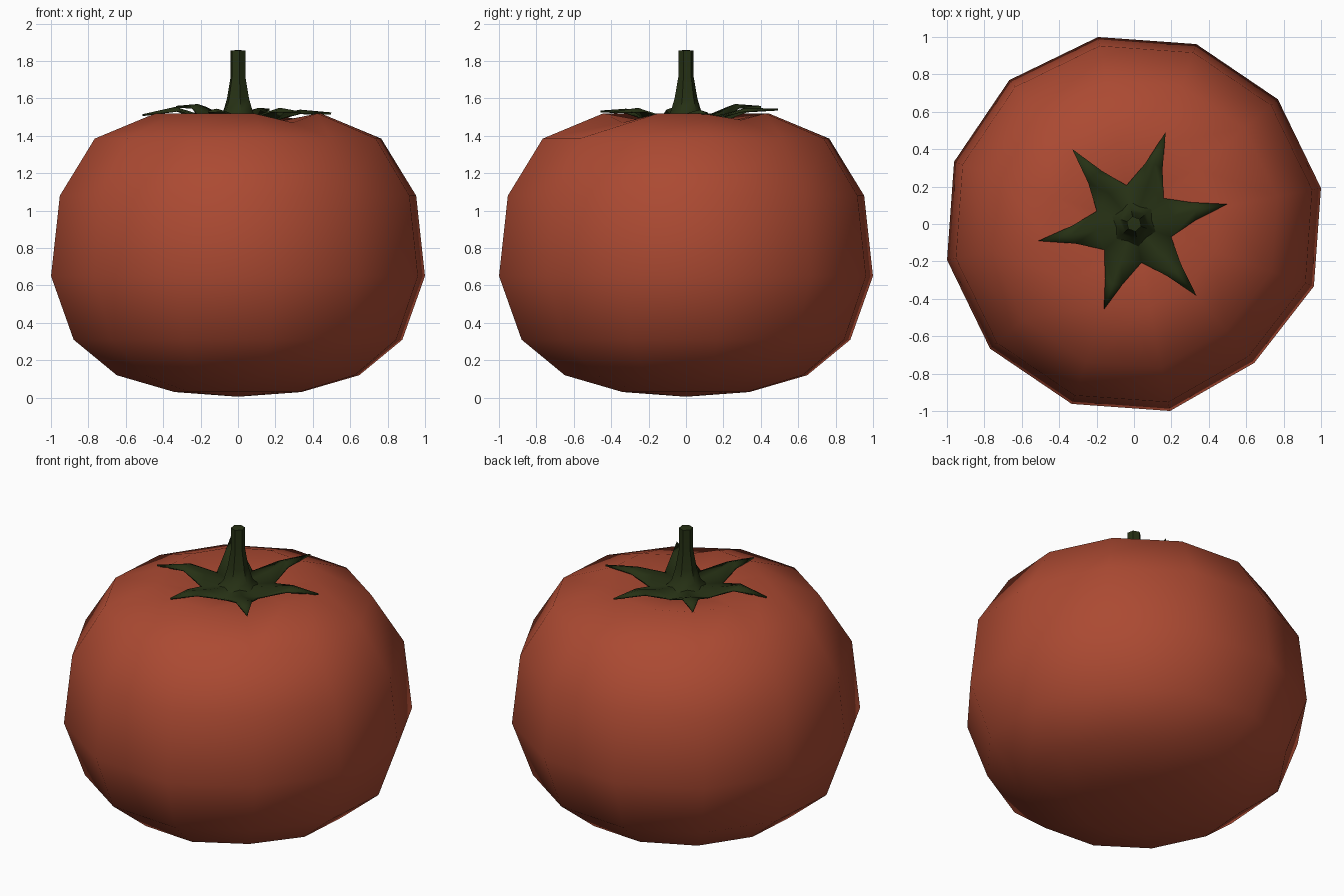
import bpy, bmesh, math

if "Cube" in bpy.data.objects:
    bpy.data.objects.remove(bpy.data.objects["Cube"])


def material(name, rgb):
    m = bpy.data.materials.new(name)
    m.diffuse_color = (*rgb, 1)
    m.use_nodes = True
    m.node_tree.nodes["Principled BSDF"].inputs["Base Color"].default_value = m.diffuse_color
    return m


def finish(bm, name, mat, angle=None):
    bmesh.ops.recalc_face_normals(bm, faces=bm.faces)
    me = bpy.data.meshes.new(name)
    bm.to_mesh(me)
    bm.free()
    ob = bpy.data.objects.new(name, me)
    bpy.context.collection.objects.link(ob)
    me.materials.append(mat)
    bpy.ops.object.select_all(action='DESELECT')
    ob.select_set(True)
    bpy.context.view_layer.objects.active = ob
    if angle:
        bpy.ops.object.shade_smooth_by_angle(angle=math.radians(angle))
    else:
        bpy.ops.object.shade_smooth()
    return ob


def polar(r, deg, z):
    a = math.radians(deg)
    return (r * math.cos(a), r * math.sin(a), z)


def lathe(bm, profile, sides, start, tweak=lambda r, z, k: (r, z)):
    """Rings of vertices joined by quads; r = 0 makes a pole."""
    rings = []
    for r, z in profile:
        if r == 0:
            rings.append([bm.verts.new((0, 0, z))] * sides)
        else:
            rings.append([bm.verts.new(polar(rr, start + 360 * k / sides, zz))
                          for k in range(sides) for rr, zz in [tweak(r, z, k)]])
    for a, b in zip(rings, rings[1:]):
        for k in range(sides):
            n = (k + 1) % sides
            bm.faces.new(list(dict.fromkeys([a[k], a[n], b[n], b[k]])))


red = material("tomato red", (0.41, 0.068, 0.032))
green = material("stem green", (0.019, 0.030, 0.007))


# Fruit: twelve-sided lathe with a sunken top and two slightly uneven columns
def uneven(r, z, k):
    if k == 10:                       # dented column at the front right
        r *= 0.965 if r > 0.5 else 1
        z -= 0.05 if z > 1.5 else 0
    if k == 1:                        # lower shoulder at the back right
        z -= 0.035 if z > 1.5 else 0
    return r, z


bm = bmesh.new()
lathe(bm, [(0, 0.005), (0.345, 0.03), (0.66, 0.12), (0.895, 0.31), (1.018, 0.65),
           (0.97, 1.08), (0.78, 1.385), (0.45, 1.52), (0.18, 1.465), (0, 1.44)],
      12, 10.9, uneven)
finish(bm, "fruit", red)

# Stem: flared hexagonal stalk
bm = bmesh.new()
lathe(bm, [(0.125, 1.485), (0.085, 1.525), (0.062, 1.60), (0.041, 1.72),
           (0.041, 1.855), (0, 1.86)], 6, 41)
finish(bm, "stem", green, 50)

# Calyx: six pointed leaves around the stem (angle, length, middle z, tip z)
leaves = [(12, 0.51, 1.54, 1.525), (71, 0.52, 1.55, 1.545), (129.5, 0.52, 1.57, 1.56),
          (190, 0.52, 1.555, 1.515), (250.6, 0.485, 1.545, 1.535), (311, 0.51, 1.55, 1.53)]
bm = bmesh.new()
centre = bm.verts.new((0, 0, 1.485))
notches = [bm.verts.new(polar(0.21, 41 + 60 * k, 1.49)) for k in range(6)]
for k, (deg, length, mid_z, tip_z) in enumerate(leaves):
    right, left = notches[k - 1], notches[k]
    root = bm.verts.new(polar(0.21, deg, 1.515))
    ridge = bm.verts.new(polar(0.34, deg, mid_z))
    side_r = bm.verts.new(polar(0.33, deg - 8.5, mid_z - 0.015))
    side_l = bm.verts.new(polar(0.33, deg + 8.5, mid_z - 0.015))
    tip = bm.verts.new(polar(length, deg, tip_z))
    for f in [(centre, right, root), (centre, root, left), (right, side_r, ridge, root),
              (root, ridge, side_l, left), (side_r, tip, ridge), (ridge, tip, side_l)]:
        bm.faces.new(f)
calyx = finish(bm, "calyx", green)
thick = calyx.modifiers.new("thickness", 'SOLIDIFY')
thick.thickness = 0.01
